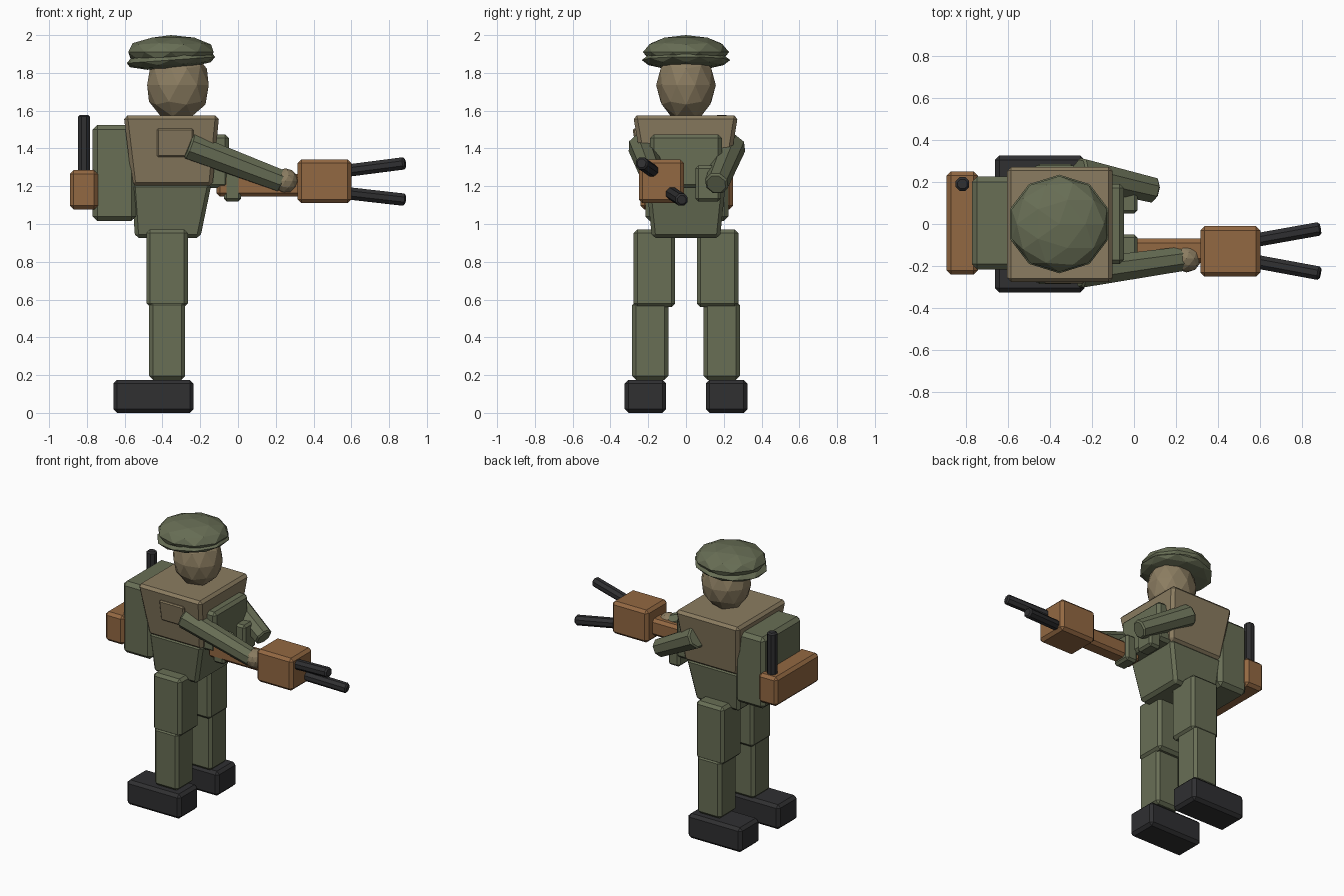
import bpy, bmesh, math
from mathutils import Vector, Matrix

if "Cube" in bpy.data.objects:
    bpy.data.objects.remove(bpy.data.objects["Cube"])


def material(name, rgb):
    m = bpy.data.materials.new(name)
    m.diffuse_color = (*rgb, 1)
    m.use_nodes = True
    m.node_tree.nodes["Principled BSDF"].inputs["Base Color"].default_value = m.diffuse_color
    return m


GREEN = material("olive_green", (0.138, 0.156, 0.091))
TAN = material("tan", (0.258, 0.203, 0.119))
ORANGE = material("rust_orange", (0.290, 0.138, 0.054))
BLACK = material("charcoal", (0.029, 0.029, 0.031))


def finish(name, bm, mat, bevel=0.0):
    if bevel:
        bmesh.ops.bevel(bm, geom=bm.edges[:], offset=bevel, segments=1,
                        affect='EDGES', clamp_overlap=True)
    bmesh.ops.recalc_face_normals(bm, faces=bm.faces[:])
    me = bpy.data.meshes.new(name)
    bm.to_mesh(me)
    bm.free()
    me.materials.append(mat)
    ob = bpy.data.objects.new(name, me)
    bpy.context.collection.objects.link(ob)
    return ob


def box(name, xs, ys, zs, mat, bottom=None, bevel=0.02):
    """Bevelled box; bottom = (xs, ys) gives it a different lower outline."""
    bm = bmesh.new()
    bmesh.ops.create_cube(bm, size=1)
    for v in bm.verts:
        i, j, k = (int(c > 0) for c in v.co)
        bx, by = bottom if bottom and k == 0 else (xs, ys)
        v.co = (bx[i], by[j], zs[k])
    return finish(name, bm, mat, bevel)


def rod(name, a, b, r1, r2, mat, sides=8, bevel=0.01):
    """Tapered prism between two points."""
    a, b = Vector(a), Vector(b)
    d = b - a
    q = d.to_track_quat('Z', 'Y').to_matrix().to_4x4()
    turn = Matrix.Rotation(math.pi / sides, 4, 'Z')
    bm = bmesh.new()
    bmesh.ops.create_cone(bm, cap_ends=True, segments=sides, radius1=r1,
                          radius2=r2, depth=d.length,
                          matrix=Matrix.Translation((a + b) / 2) @ q @ turn)
    if bevel:
        caps = [f for f in bm.faces if len(f.verts) == sides]
        edges = list({e for f in caps for e in f.edges})
        bmesh.ops.bevel(bm, geom=edges, offset=bevel, segments=1, affect='EDGES')
    return finish(name, bm, mat)


def ball(name, centre, radii, mat, tilt=0.0):
    """Faceted ball fitted to exact half-sizes."""
    bm = bmesh.new()
    bmesh.ops.create_icosphere(bm, subdivisions=2, radius=1)
    size = [max(abs(v.co[i]) for v in bm.verts) for i in range(3)]
    rot = Matrix.Rotation(tilt, 3, 'Y')
    for v in bm.verts:
        p = Vector([v.co[i] / size[i] * radii[i] for i in range(3)])
        v.co = rot @ p + Vector(centre)
    return finish(name, bm, mat)


# Legs, shoes and front pouches, mirrored left and right
for side, tag in ((-1, "right"), (1, "left")):
    def span(lo, hi):
        return sorted((side * lo, side * hi))
    box(f"{tag}_shoe", (-0.66, -0.235), span(0.105, 0.325), (0, 0.175), BLACK)
    box(f"{tag}_shin", (-0.47, -0.28), span(0.093, 0.285), (0.175, 0.59), GREEN)
    box(f"{tag}_thigh", (-0.485, -0.265), span(0.057, 0.277), (0.56, 0.972), GREEN)
    box(f"{tag}_pouch", (-0.075, 0.017), span(0.05, 0.185), (1.12, 1.31), GREEN, bevel=0.015)

# Body
box("waist", (-0.565, -0.14), (-0.21, 0.21), (0.925, 1.215), GREEN,
    bottom=((-0.545, -0.20), (-0.18, 0.18)))
box("jacket", (-0.605, -0.10), (-0.28, 0.275), (1.20, 1.575), TAN,
    bottom=((-0.56, -0.135), (-0.215, 0.215)))
box("chest_pack", (-0.20, -0.048), (-0.19, 0.19), (1.19, 1.475), GREEN)

# Pocket plate following the sloped side of the jacket
pocket = box("jacket_pocket", (-0.43, -0.235), (-0.283, -0.25), (1.355, 1.505), TAN,
             bottom=((-0.43, -0.235), (-0.258, -0.225)), bevel=0.008)

# Backpack, tank box and antenna
box("backpack", (-0.77, -0.54), (-0.215, 0.225), (1.015, 1.525), GREEN, bevel=0.025)
box("tank_box", (-0.89, -0.742), (-0.24, 0.25), (1.077, 1.285), ORANGE)
rod("antenna", (-0.815, 0.19, 1.26), (-0.815, 0.19, 1.578), 0.035, 0.035, BLACK)

# Head and flat cap
ball("head", (-0.318, 0, 1.735), (0.163, 0.158, 0.195), TAN)
ball("cap_brim", (-0.355, 0, 1.868), (0.234, 0.234, 0.05), GREEN, tilt=math.radians(-4))
ball("cap_crown", (-0.355, 0, 1.91), (0.226, 0.228, 0.09), GREEN)

# Arms and hand
rod("right_arm", (-0.265, -0.235, 1.415), (0.235, -0.165, 1.225), 0.075, 0.062, GREEN)
rod("left_arm", (-0.265, 0.245, 1.415), (0.095, 0.16, 1.21), 0.075, 0.064, GREEN)
ball("right_hand", (0.25, -0.165, 1.228), (0.065, 0.065, 0.067), TAN)

# Two-pronged gun
box("gun_stock", (-0.115, 0.34), (-0.185, -0.07), (1.145, 1.265), ORANGE)
box("gun_body", (0.315, 0.60), (-0.25, -0.01), (1.11, 1.342), ORANGE)
rod("upper_prong", (0.56, -0.175, 1.28), (0.885, -0.235, 1.322), 0.035, 0.035, BLACK)
rod("lower_prong", (0.56, -0.08, 1.165), (0.885, -0.022, 1.128), 0.035, 0.035, BLACK)
